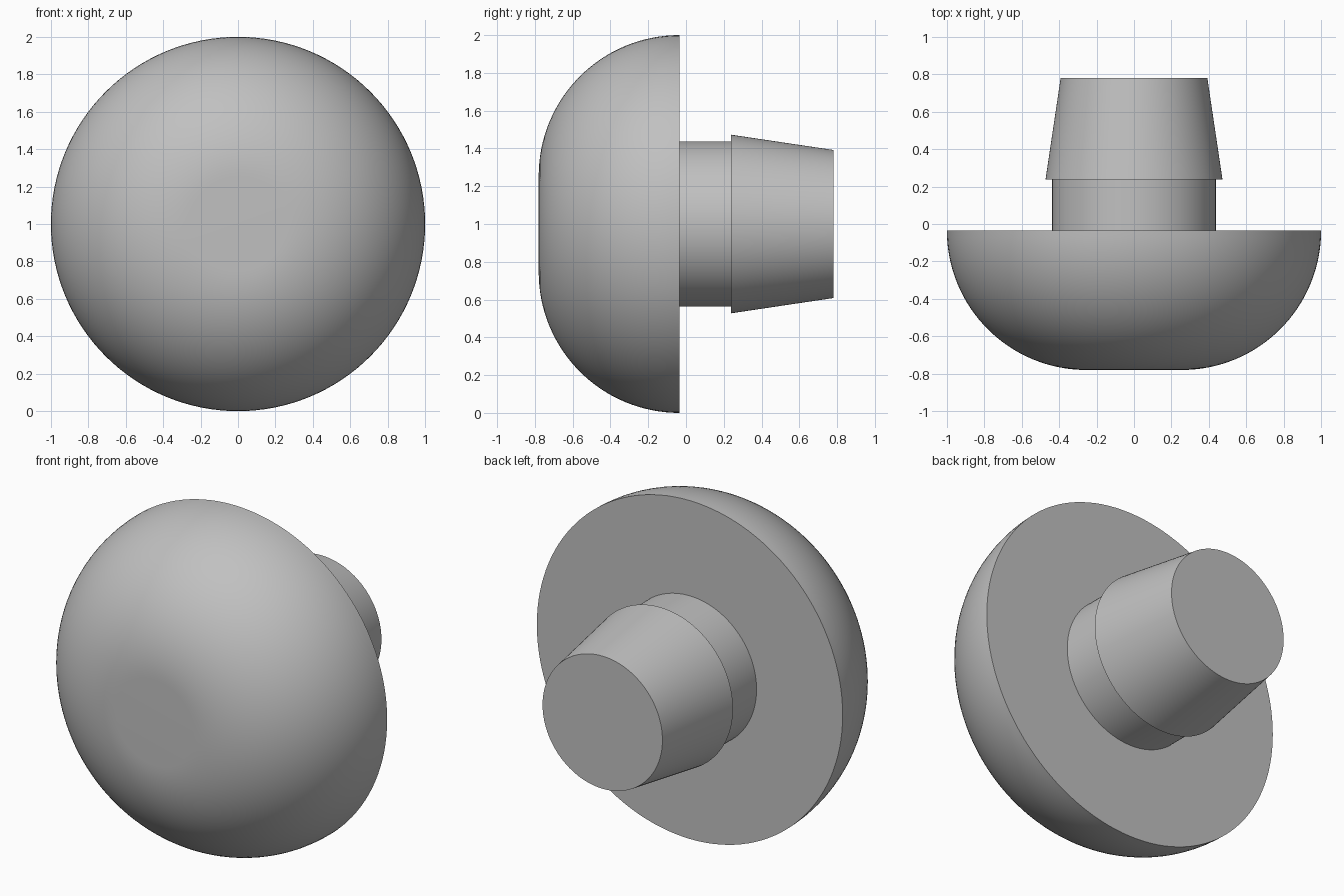
import bpy, bmesh, math

cube = bpy.data.objects.get("Cube")
if cube:
    bpy.data.objects.remove(cube, do_unlink=True)

grey = bpy.data.materials.new("light grey rubber")
grey.use_nodes = True
colour = (0.53, 0.53, 0.53, 1)
grey.diffuse_color = colour
grey.node_tree.nodes["Principled BSDF"].inputs["Base Color"].default_value = colour

SEGMENTS = 128
AXIS_HEIGHT = 1.0
SEAT_Y = -0.035


def turned_part(name, profile):
    """Turn (radius, y) points about the y axis and cap both ends."""
    bm = bmesh.new()
    rings = []
    for radius, y in profile:
        ring = []
        for i in range(SEGMENTS):
            a = math.tau * i / SEGMENTS
            ring.append(bm.verts.new((radius * math.cos(a), y,
                                      AXIS_HEIGHT + radius * math.sin(a))))
        rings.append(ring)
    for a, b in zip(rings, rings[1:]):
        for i in range(SEGMENTS):
            j = (i + 1) % SEGMENTS
            bm.faces.new((a[i], a[j], b[j], b[i]))
    bm.faces.new(rings[0])
    bm.faces.new(rings[-1])
    bmesh.ops.recalc_face_normals(bm, faces=bm.faces)
    mesh = bpy.data.meshes.new(name)
    bm.to_mesh(mesh)
    bm.free()
    mesh.materials.append(grey)
    obj = bpy.data.objects.new(name, mesh)
    bpy.context.collection.objects.link(obj)
    bpy.ops.object.select_all(action="DESELECT")
    obj.select_set(True)
    bpy.context.view_layer.objects.active = obj
    bpy.ops.object.shade_smooth_by_angle(angle=math.radians(30))
    return obj


# Domed head: small flat front with a quarter-round side
FLAT, ROUND, STEPS = 0.255, 0.745, 32
dome = []
for k in range(STEPS + 1):
    t = math.pi / 2 * k / STEPS
    dome.append((FLAT + ROUND * math.sin(t), SEAT_Y - ROUND * math.cos(t)))
turned_part("domed_head", dome)

# Straight neck behind the head
turned_part("neck", [(0.437, SEAT_Y), (0.437, 0.237)])

# Tapered plug with a retaining lip
turned_part("tapered_plug", [(0.473, 0.237), (0.392, 0.78)])
